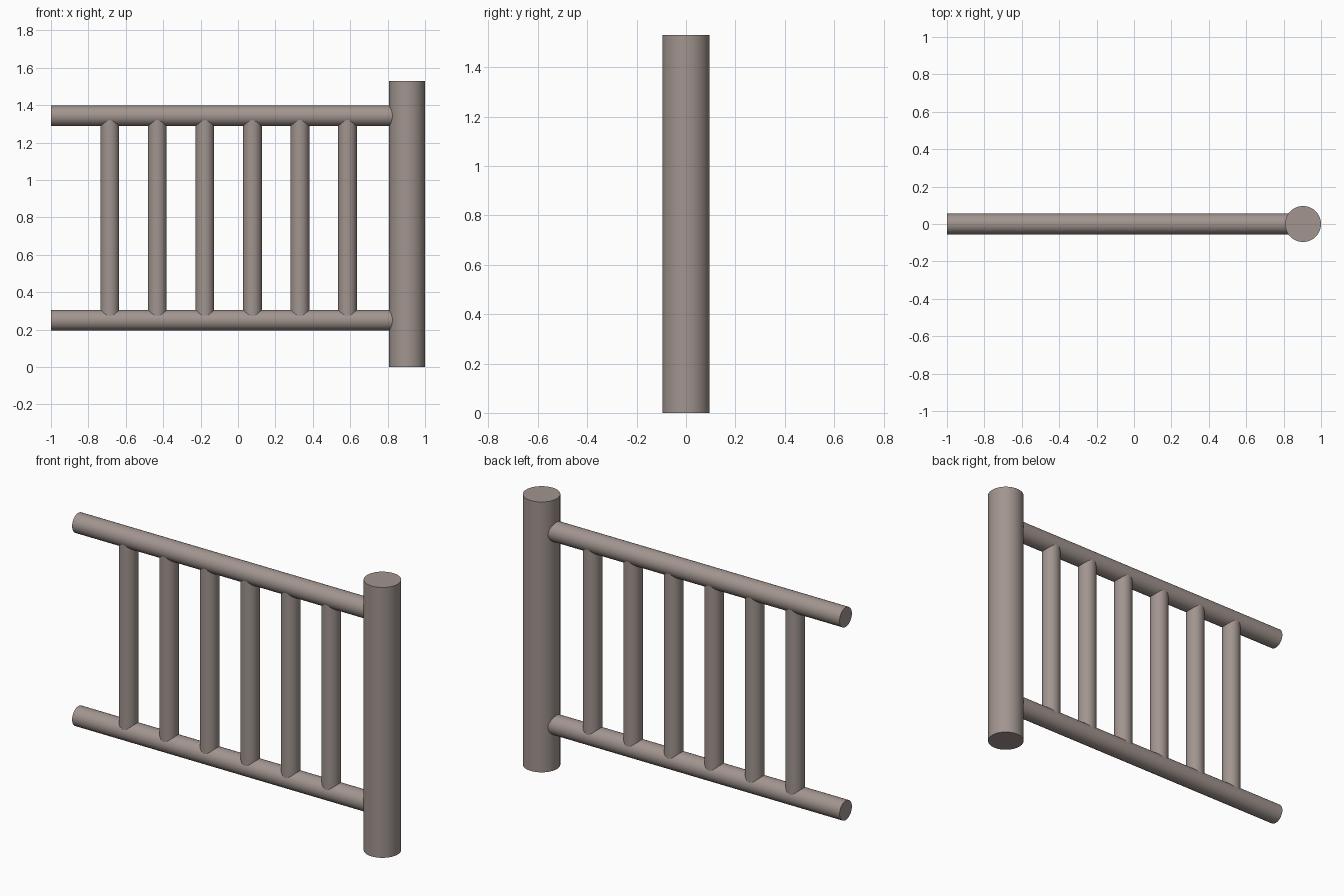
import bpy
import math

if "Cube" in bpy.data.objects:
    bpy.data.objects.remove(bpy.data.objects["Cube"])

wood = bpy.data.materials.new("grey brown wood")
wood.diffuse_color = (0.36, 0.30, 0.275, 1.0)
wood.use_nodes = True
wood.node_tree.nodes["Principled BSDF"].inputs["Base Color"].default_value = wood.diffuse_color


def pole(name, radius, length, centre, along_x=False):
    """Smooth round pole with flat capped ends."""
    rot = (0, math.pi / 2, 0) if along_x else (0, 0, 0)
    bpy.ops.mesh.primitive_cylinder_add(
        vertices=48, radius=radius, depth=length, location=centre, rotation=rot)
    ob = bpy.context.object
    ob.name = name
    ob.data.materials.append(wood)
    bpy.ops.object.shade_smooth_by_angle(angle=math.radians(30))
    return ob


# End post
POST_R, POST_H = 0.096, 1.53
POST_X = 1.0 - POST_R
pole("post", POST_R, POST_H, (POST_X, 0, POST_H / 2))

# Horizontal rails, running into the post
RAIL_LOW, RAIL_HIGH = 0.25, 1.343
for name, z in (("lower_rail", RAIL_LOW), ("upper_rail", RAIL_HIGH)):
    pole(name, 0.055, 1.0 + POST_X, ((POST_X - 1.0) / 2, 0, z), along_x=True)

# Balusters between the rails
for i in range(6):
    pole(f"baluster_{i + 1}", 0.05, RAIL_HIGH - RAIL_LOW,
         (-0.685 + 0.254 * i, 0, (RAIL_LOW + RAIL_HIGH) / 2))
